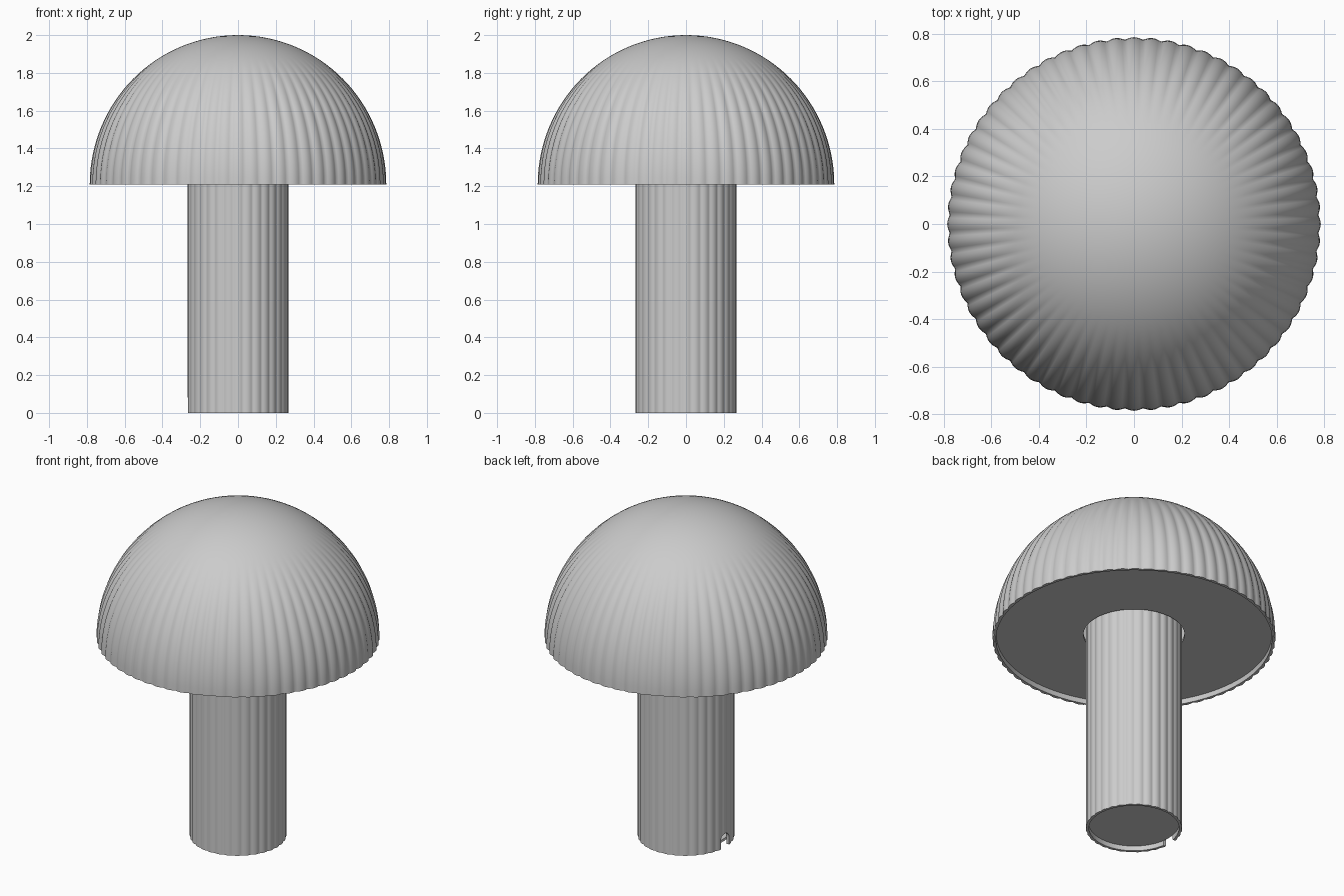
import bpy, bmesh, math

if "Cube" in bpy.data.objects:
    bpy.data.objects.remove(bpy.data.objects["Cube"])


def lathe(name, profile, segs, flutes=0, angle=40, closed=False):
    """Revolve (radius, z, flute_depth) points; flutes are convex ribs."""
    bm = bmesh.new()
    rings = []
    for r, z, depth in profile:
        if r < 1e-6:
            rings.append([bm.verts.new((0, 0, z))])
            continue
        ring = []
        for i in range(segs):
            a = 2 * math.pi * i / segs
            rr = r - depth * (1 - abs(math.cos(flutes * a / 2)))
            ring.append(bm.verts.new((rr * math.cos(a), rr * math.sin(a), z)))
        rings.append(ring)
    pairs = list(zip(rings, rings[1:]))
    if closed:
        pairs.append((rings[-1], rings[0]))
    for a, b in pairs:
        for i in range(segs):
            j = (i + 1) % segs
            if len(a) == 1:
                bm.faces.new((a[0], b[i], b[j]))
            elif len(b) == 1:
                bm.faces.new((a[i], b[0], a[j]))
            else:
                bm.faces.new((a[i], b[i], b[j], a[j]))
    bmesh.ops.recalc_face_normals(bm, faces=bm.faces)
    me = bpy.data.meshes.new(name)
    bm.to_mesh(me)
    bm.free()
    ob = bpy.data.objects.new(name, me)
    bpy.context.collection.objects.link(ob)
    bpy.ops.object.select_all(action='DESELECT')
    ob.select_set(True)
    bpy.context.view_layer.objects.active = ob
    bpy.ops.object.shade_smooth_by_angle(angle=math.radians(angle))
    return ob


BASE, R = 1.21, 0.785


def dome_arc(radius, steps, depth):
    pts = []
    for k in range(steps + 1):
        t = math.pi / 2 * k / steps
        f = min(1, max(0, (math.sin(t) - 0.52) / 0.4))
        f = f * f * (3 - 2 * f)
        pts.append((radius * math.sin(t),
                    BASE + (radius + 0.005) * math.cos(t), depth * f))
    return pts


# Fluted hemispherical shade with a thin wall
lathe("shade", dome_arc(R, 32, 0.010) + dome_arc(R - 0.02, 16, 0)[::-1],
      384, 64, 50)

# Recessed diffuser plate with a hole for the stem
lathe("diffuser", [(0.766, 1.24, 0), (0.28, 1.24, 0), (0.28, 1.255, 0),
                   (0.766, 1.255, 0)], 96, closed=True)

# Fluted hollow stem
stem = lathe("stem", [(0.268, 0, 0.006), (0.268, 1.3, 0.006),
                      (0.25, 1.3, 0), (0.25, 0, 0)], 256, 32, 50, True)

# Arched cable notch at the foot, on the -x side
bm = bmesh.new()
outline = [(-0.04, -0.05)] + [(-0.04 * math.cos(math.pi * k / 12),
                               0.045 + 0.04 * math.sin(math.pi * k / 12))
                              for k in range(13)] + [(0.04, -0.05)]
face = bm.faces.new([bm.verts.new((-0.35, y, z)) for y, z in outline])
ext = bmesh.ops.extrude_face_region(bm, geom=[face])
bmesh.ops.translate(bm, vec=(0.15, 0, 0),
                    verts=[v for v in ext["geom"] if isinstance(v, bmesh.types.BMVert)])
bmesh.ops.recalc_face_normals(bm, faces=bm.faces)
me = bpy.data.meshes.new("notch_cutter")
bm.to_mesh(me)
bm.free()
cutter = bpy.data.objects.new("notch_cutter", me)
bpy.context.collection.objects.link(cutter)
cutter.hide_render = True
cutter.hide_set(True)
cut = stem.modifiers.new("notch", 'BOOLEAN')
cut.operation = 'DIFFERENCE'
cut.solver = 'EXACT'
cut.object = cutter

# Recessed plate closing the foot of the stem
lathe("base_plate", [(0, 0.03, 0), (0.251, 0.03, 0), (0.251, 0.045, 0),
                     (0, 0.045, 0)], 96)
